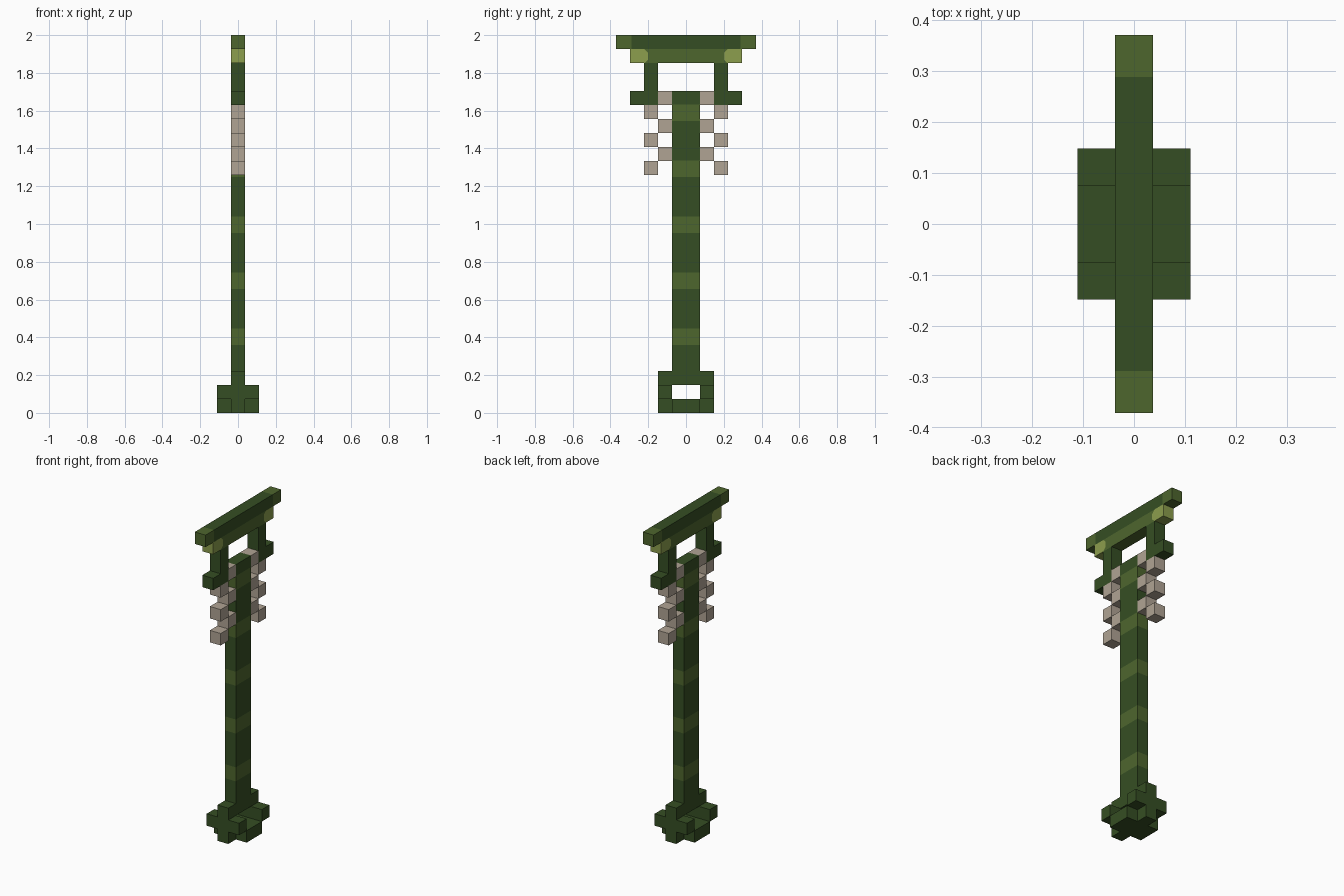
import bpy
import bmesh
from mathutils import Vector

if "Cube" in bpy.data.objects:
    bpy.data.objects.remove(bpy.data.objects["Cube"])

U = 2 / 27  # one block


def material(name, rgb):
    m = bpy.data.materials.new(name)
    m.use_nodes = True
    m.diffuse_color = (*rgb, 1)
    m.node_tree.nodes["Principled BSDF"].inputs["Base Color"].default_value = (*rgb, 1)
    return m


DARK = material("dark green", (0.036, 0.076, 0.017))
MID = material("moss green", (0.076, 0.133, 0.027))
LIME = material("lime green", (0.262, 0.342, 0.074))
BEIGE = material("beige", (0.434, 0.371, 0.296))


def prism(name, outline, mats, x=(-0.5, 0.5), cuts=(), rule=None):
    """Extrude a (y, z) outline along x, cut it by planes, colour faces by rule."""
    bm = bmesh.new()
    face = bm.faces.new([bm.verts.new((x[0] * U, y * U, z * U)) for y, z in outline])
    moved = bmesh.ops.extrude_face_region(bm, geom=[face])["geom"]
    verts = [v for v in moved if isinstance(v, bmesh.types.BMVert)]
    bmesh.ops.translate(bm, verts=verts, vec=((x[1] - x[0]) * U, 0, 0))
    for co, no in cuts:
        geom = bm.verts[:] + bm.edges[:] + bm.faces[:]
        bmesh.ops.bisect_plane(bm, geom=geom, plane_co=Vector(co), plane_no=Vector(no))
    bmesh.ops.recalc_face_normals(bm, faces=bm.faces[:])
    if rule:
        for f in bm.faces:
            f.material_index = rule(f.calc_center_median())
    mesh = bpy.data.meshes.new(name)
    bm.to_mesh(mesh)
    bm.free()
    for m in mats:
        mesh.materials.append(m)
    ob = bpy.data.objects.new(name, mesh)
    bpy.context.collection.objects.link(ob)
    return ob


def box(name, y0, y1, z0, z1, mats, **kw):
    return prism(name, [(y0, z0), (y1, z0), (y1, z1), (y0, z1)], mats, **kw)


# Post with evenly spaced bands
bands = [(0.36 + 4 * U * i, 0.447 + 4 * U * i) for i in range(5)]
box("post", -1, 1, 3, 23, [DARK, MID],
    cuts=[((0, 0, z), (0, 0, 1)) for band in bands for z in band],
    rule=lambda c: int(c.z < 22.5 * U and any(a < c.z < b for a, b in bands)))

# Base: bottom slab, collar, and side blocks around an open middle
box("base_slab", -2, 2, 0, 1, [DARK])
box("base_collar", -2, 2, 2, 3, [DARK])
for side, s in (("left", 1), ("right", -1)):
    box(side + "_base_foot", -1, 1, 0, 1, [DARK], x=(0.5 * s, 1.5 * s))
for end, s in (("back", 1), ("front", -1)):
    box(end + "_base_arm", s, 2 * s, 1, 2, [DARK], x=(-1.5, 1.5))

# Top beam with lighter ends
TIP = 0.288
box("top_beam", -5, 5, 26, 27, [DARK, MID],
    cuts=[((0, s * TIP, 0), (0, 1, 0)) for s in (1, -1)],
    rule=lambda c: int(abs(c.y) > TIP))

# Lower beam, its lime ends having clipped inner corners
INNER, CLIP = 0.2, 0.02
Z0, Z1 = 25 * U, 26 * U
cuts = []
for s in (1, -1):
    cuts += [((0, s * INNER, 0), (0, 1, 0)),
             ((0, s * (INNER + CLIP), Z0), (0, s, 1)),
             ((0, s * (INNER + CLIP), Z1), (0, s, -1))]


def lime_end(c):
    inset = abs(c.y) - INNER
    return int(inset > 0 and inset + min(c.z - Z0, Z1 - c.z) > CLIP)


box("lower_beam", -4, 4, 25, 26, [MID, LIME], cuts=cuts, rule=lime_end)

# L-shaped hangers and the staggered hanging blocks on both ends
for end, s in (("back", 1), ("front", -1)):
    hanger = [(2, 22), (4, 22), (4, 23), (3, 23), (3, 25), (2, 25)]
    prism(end + "_hanger", [(s * y, z) for y, z in hanger], [DARK])
    for i in range(6):
        y = 1 + i % 2
        box(f"{end}_hanging_block_{i + 1}", s * y, s * (y + 1), 22 - i, 23 - i, [BEIGE])
